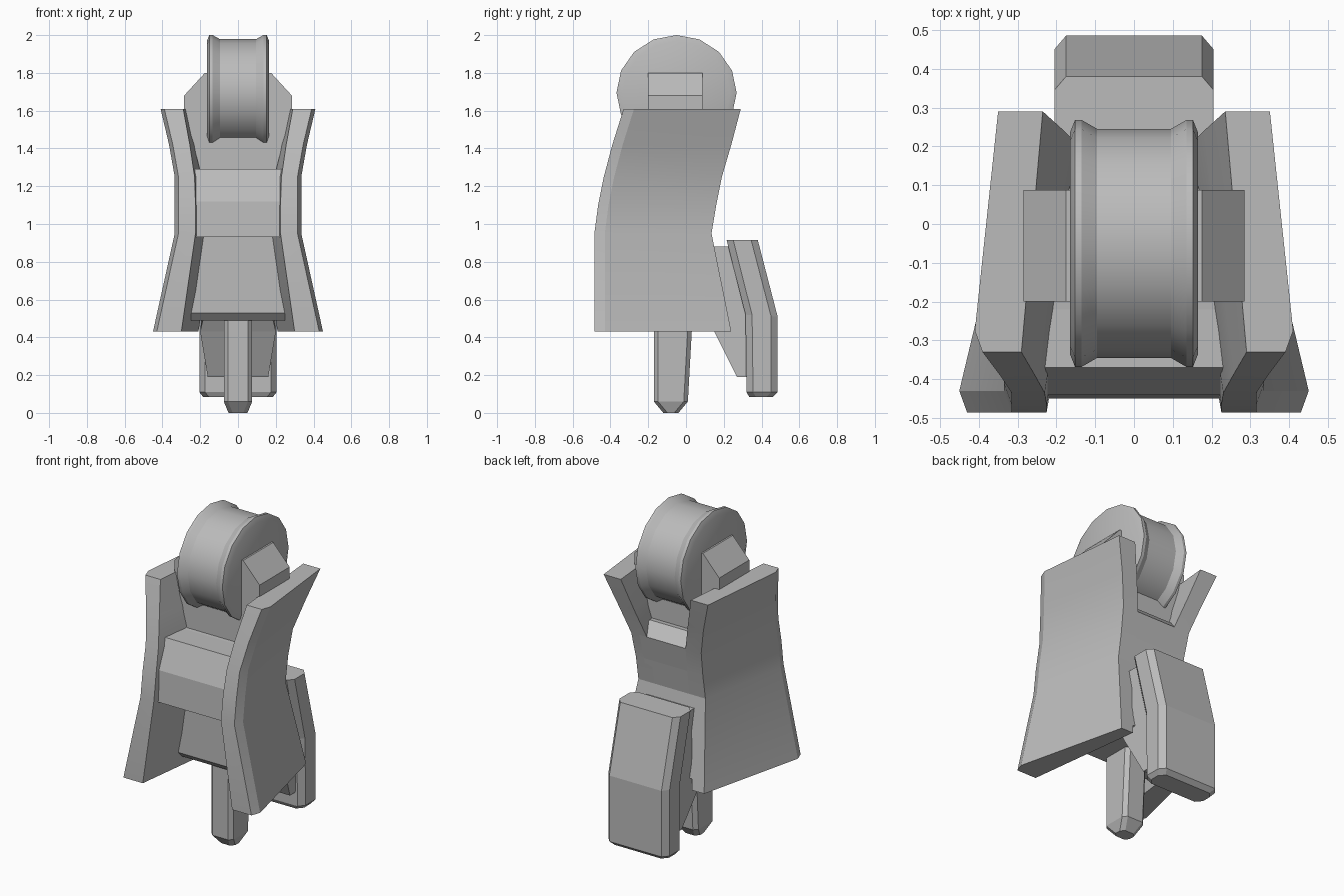
import bpy, bmesh, math
from mathutils import Vector

if "Cube" in bpy.data.objects:
    bpy.data.objects.remove(bpy.data.objects["Cube"])

grey = bpy.data.materials.new("plain grey")
grey.use_nodes = True
grey.diffuse_color = (0.5, 0.5, 0.5, 1)
grey.node_tree.nodes["Principled BSDF"].inputs["Base Color"].default_value = (0.5, 0.5, 0.5, 1)


def loft(name, rings, smooth=30, closed=False):
    """Skin a list of equal rings; cap the ends unless the loft is closed."""
    bm = bmesh.new()
    loops = [[bm.verts.new(p) for p in ring] for ring in rings]
    pairs = list(zip(loops, loops[1:]))
    if closed:
        pairs.append((loops[-1], loops[0]))
    else:
        bm.faces.new(loops[0])
        bm.faces.new(loops[-1])
    n = len(loops[0])
    for a, b in pairs:
        for i in range(n):
            j = (i + 1) % n
            bm.faces.new((a[i], a[j], b[j], b[i]))
    bmesh.ops.recalc_face_normals(bm, faces=bm.faces)
    mesh = bpy.data.meshes.new(name)
    bm.to_mesh(mesh)
    bm.free()
    mesh.materials.append(grey)
    obj = bpy.data.objects.new(name, mesh)
    bpy.context.collection.objects.link(obj)
    bpy.ops.object.select_all(action='DESELECT')
    obj.select_set(True)
    bpy.context.view_layer.objects.active = obj
    if smooth:
        bpy.ops.object.shade_smooth_by_angle(angle=math.radians(smooth))
    return obj


def prism(name, profile, smooth=0):
    """Symmetric solid from side-profile points (y, z, half width)."""
    return loft(name, [[(s * w, y, z) for y, z, w in profile] for s in (-1, 1)], smooth)


# Flared side plates: z, front y, back y, outer x front/back, inner x front/back
PLATE = [
    (1.61, -.33, .29, .41, .35, .29, .235),
    (1.42, -.39, .24, .365, .285, .255, .18),
    (1.25, -.435, .19, .335, .235, .23, .13),
    (1.10, -.465, .16, .335, .225, .225, .12),
    (.95, -.485, .135, .335, .225, .225, .12),
    (.43, -.485, .24, .45, .29, .30, .21),
]
for side, label in ((1, "left"), (-1, "right")):
    rings = []
    for z, yf, yb, of, ob, nf, nb in PLATE:
        ring = [(nf, yf), (of - .02, yf), (of, yf + .055), (ob, yb), (nb, yb)]
        rings.append([(side * x, y, z) for x, y in ring])
    loft(label + "_side_plate", rings, 20)

# Core between the plates
prism("core", [
    (-.22, 1.29, .24), (.12, 1.32, .16), (.19, 1.25, .18), (.16, 1.10, .17),
    (.135, .95, .17), (.225, .49, .24), (-.18, .49, .25), (-.22, .53, .25),
    (-.22, .93, .24)])

# Front cross block
prism("front_block", [(-.37, 1.29, .24), (-.2, 1.29, .24), (-.2, .93, .24),
                      (-.45, .93, .23), (-.44, 1.12, .23)])

# Wheel mount: chamfered cross section carried from front to back
half = [(.2, 1.28), (.285, 1.61), (.285, 1.68), (.175, 1.80)]
section = half + [(-x, z) for x, z in reversed(half)]
loft("wheel_mount", [[(x, y, z) for x, z in section] for y in (-.2, .088)], 0)

# Rimmed wheel turned around the x axis
rim = [(.165, .285), (.152, .318), (.135, .318), (.095, .295)]
rim += [(-x, r) for x, r in reversed(rim)]
SIDES = 16
rings = []
for x, r in rim:
    rings.append([(x, -.05 + r * math.sin(a), 1.695 + .96 * r * math.cos(a))
                  for a in (math.tau * k / SIDES for k in range(SIDES))])
loft("wheel", rings, 28)

# Lower peg with chamfered corners and tapered tip
rings = []
for z, w, y0, y1 in ((.6, .075, -.17, .04), (.06, .075, -.17, .01), (0, .05, -.12, -.04)):
    c = .022
    rings.append([(-w + c, y0, z), (w - c, y0, z), (w, y0 + c, z), (w, y1 - c, z),
                  (w - c, y1, z), (-w + c, y1, z), (-w, y1 - c, z), (-w, y0 + c, z)])
loft("lower_peg", rings, 0)

# Bracket joining the core to the rear guard
prism("rear_bracket", [(.10, .88, .16), (.28, .88, .16), (.36, .52, .18), (.34, .19, .16),
                       (.27, .19, .16), (.15, .43, .2), (.05, .6, .16)])

# Bent rear guard: side-to-side chamfered sections from top to bottom
rings = []
for z0, z1, y0, y1, w in ((.915, .915, .215, .38, .205), (.52, .51, .315, .485, .205),
                          (.11, .11, .32, .485, .205), (.085, .085, .335, .46, .185)):
    c = .03
    ring = [(w - c, y0), (w, y0 + .035), (w, y1 - .035), (w - c, y1)]
    ring += [(-x, y) for x, y in reversed(ring)]
    rings.append([(x, y, z0 + (z1 - z0) * (y - y0) / (y1 - y0)) for x, y in ring])
loft("rear_guard", rings, 0)
